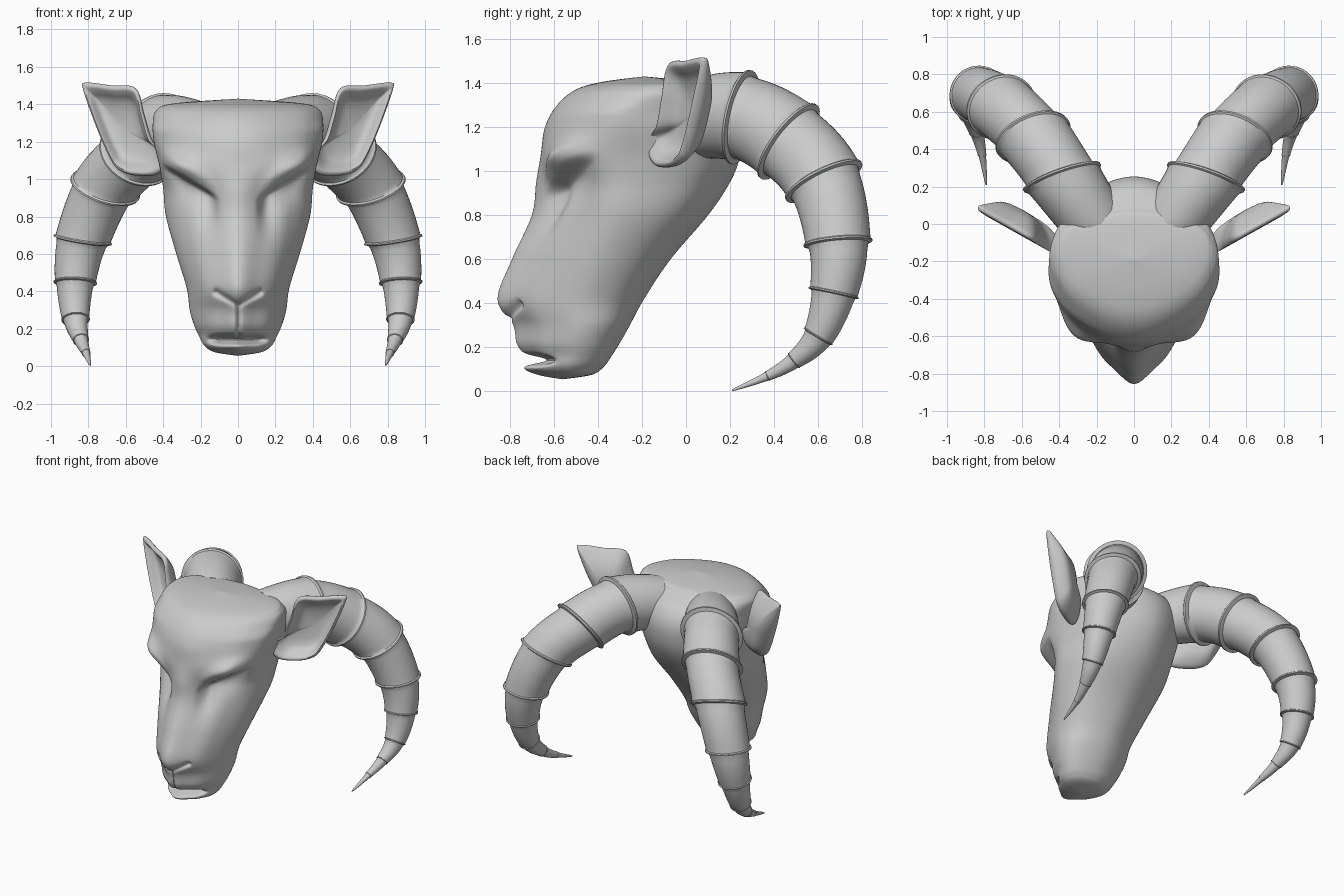
import bpy, bmesh, math
from mathutils import Vector

if "Cube" in bpy.data.objects:
    bpy.data.objects.remove(bpy.data.objects["Cube"])


def spline(pts, n, closed=False):
    """Catmull-Rom through tuples of any size."""
    out, c = [], len(pts)
    for i in range(c if closed else c - 1):
        ids = [i - 1, i, i + 1, i + 2]
        q = [pts[k % c] if closed else pts[max(0, min(c - 1, k))] for k in ids]
        for s in range(n):
            t = s / n
            out.append(tuple(
                b + ((d - a) * t + (2 * a - 5 * b + 4 * d - e) * t * t
                     + (3 * b - a - 3 * d + e) * t ** 3) / 2
                for a, b, d, e in zip(*q)))
    return out if closed else out + [tuple(pts[-1])]


def smooth(v, a, b):
    t = max(0, min(1, (v - a) / (b - a)))
    return t * t * (3 - 2 * t)


def bell(v, mid, width):
    return math.exp(-((v - mid) / width) ** 2)


def loft(name, rings, angle, mirror=False):
    """Skin a list of closed rings; the end rings collapse to points."""
    bm = bmesh.new()
    vs = [[bm.verts.new(p) for p in r] for r in rings]
    n = len(rings[0])
    for a, b in zip(vs, vs[1:]):
        for i in range(n):
            j = (i + 1) % n
            bm.faces.new((a[i], a[j], b[j], b[i]))
    bmesh.ops.remove_doubles(bm, verts=bm.verts, dist=0.0002)
    bmesh.ops.recalc_face_normals(bm, faces=bm.faces)
    me = bpy.data.meshes.new(name)
    bm.to_mesh(me)
    bm.free()
    ob = bpy.data.objects.new(name, me)
    bpy.context.collection.objects.link(ob)
    if mirror:
        ob.modifiers.new("mirror", 'MIRROR').use_mirror_merge = False
    bpy.ops.object.select_all(action='DESELECT')
    ob.select_set(True)
    bpy.context.view_layer.objects.active = ob
    bpy.ops.object.shade_smooth_by_angle(angle=math.radians(angle))


def section(z, front, w, back):
    """Closed head outline at one height: wedge at the nose, broad at the brow."""
    yw = front + (back - front) * (.61 - .18 * smooth(z, .4, 1.1) + .2 * smooth(z, 1.25, 1.41))
    brow = smooth(z, .9, 1.1)
    x2, y2 = w * (.72 + .1 * brow), front + (yw - front) * (.46 - .18 * bell(z, 1.07, .08))
    half = [(x2 / 2, front + (y2 - front) * (.38 - .12 * brow)), (x2, y2),
            (w, yw), (w * .76, yw + (back - yw) * .68)]
    loop = [(0, front)] + half + [(0, back)] + [(-x, y) for x, y in reversed(half)]
    return [(x, y, z) for x, y in spline(loop, 16, True)]


def groove(x, z, a, b, width, grow):
    """Falloff around a line on the nose, changing towards its end."""
    d, p = Vector(b) - Vector(a), Vector((x, z)) - Vector(a)
    t = max(0, min(1, p.dot(d) / d.length_squared))
    return bell((p - d * t).length, 0, width) * (1 + grow * t)


def sculpt(x, y, z):
    """Press in eye sockets, nostrils, mouth and the groove under the nose."""
    ax = abs(x)
    if y > -.3:
        return x, y, z
    d = z - (.92 + (ax - .14) * .6)           # height above the slanted brow line
    w = smooth(ax, .09, .19) * (1 - smooth(y, -.54, -.38))
    dent = .06 * w * (1 - smooth(d, -.03, .015)) * bell(d, 0, .13)
    dent += .018 * bell(ax, .16, .05) * bell(z, .82, .12)
    new_y = y + dent - .022 * w * bell(d, .05, .05)
    x -= math.copysign(dent * .35, x)
    if y < -.55:
        new_y += .014 * groove(ax, z, (0, .325), (.115, .395), .016, 1.3)
        new_y += .022 * groove(ax, z, (0, .325), (0, .17), .012, 0)
        new_y += .115 * bell(z, .142, .021) * (1 - smooth(ax, .08, .185))
    return x, new_y, z


# Head: height, front y, half width, back y
levels = [(.055, -.56, 0, -.56), (.075, -.67, .125, -.43), (.11, -.745, .18, -.375),
          (.165, -.745, .21, -.335), (.22, -.775, .235, -.3),
          (.3, -.79, .258, -.255), (.42, -.855, .275, -.19), (.6, -.79, .33, -.07),
          (.8, -.7, .385, .1), (.95, -.68, .4, .2), (1.07, -.66, .42, .245),
          (1.2, -.64, .45, .25), (1.3, -.585, .455, .2), (1.37, -.5, .435, .09),
          (1.405, -.38, .34, .03), (1.43, -.19, 0, -.19)]
loft("head", [[sculpt(*p) for p in section(*s)] for s in spline(levels, 14)], 60)

# Horns: centre and radius at each growth ring
nodes = [(.21, 0, 1.235, .175), (.385, .25, 1.245, .218), (.54, .465, 1.135, .21),
         (.71, .625, .955, .192), (.83, .69, .675, .157), (.87, .67, .447, .116),
         (.868, .6, .25, .076), (.84, .49, .14, .043), (.812, .37, .07, .024),
         (.79, .21, .005, .004)]
N, last = 16, len(nodes) - 1
path = [Vector(p[:3]) for p in spline([n[:3] for n in nodes], N)]
stations = []
for i, c in enumerate(path):
    k, t = divmod(i, N)
    tan = path[min(i + 1, last * N)] - path[max(i - 1, 0)]
    tan.normalize()
    face = Vector((tan.x * .5, tan.y, tan.z)).normalized()   # rings face mostly backwards
    a, b = nodes[k][3], nodes[min(k + 1, last)][3]
    if t == 0 and 0 < k < last:               # raised lip
        for off, r in ((-1, .95), (-.4, 1), (.4, 1), (1, .88)):
            stations.append((c + tan * a * .06 * off, face, a * r))
    elif 1 < t < N - 1 or k in (0, last) and t < 2:
        f = t / N
        r = a * (.86 if k else 1) * (1 - f) + b * .94 * f
        stations.append((c, face, r))
stations = [(*stations[0][:2], 0)] + stations + [(*stations[-1][:2], 0)]
rings = []
for c, face, r in stations:
    out = Vector((.9, -.4, 0))
    side = (out - face * face.dot(out)).normalized()
    up = face.cross(side)
    rings.append([c + (side * math.cos(q) + up * math.sin(q)) * r
                  for q in (math.tau * j / 40 for j in range(40))])
loft("horns", rings, 40, True)

# Ears: outline in (x, z) on a slanted plane, hollow front, rounded back
outline = spline([(.38, 1.12), (.46, 1.2), (.505, 1.34), (.55, 1.485), (.68, 1.5),
                  (.815, 1.515), (.83, 1.48), (.76, 1.28), (.69, 1.12), (.64, 1.05),
                  (.55, 1.02), (.43, 1.03)], 6, True)
shells = [(0, .085), (.6, .07), (.8, .02), (.92, -.01), (1, .01),
          (.95, .05), (.6, .115), (0, .13)]  # scale, depth behind the rim
rings = []
for s, d in spline(shells, 3):
    ring = []
    for x, z in outline:
        px, pz = .62 + (x - .62) * s, 1.26 + (z - 1.26) * s
        depth = d * (1 - .35 * smooth(pz, 1.3, 1.52))
        ring.append((px - .22 * depth, -.155 + (px - .42) * .56 + depth * .9, pz))
    rings.append(ring)
loft("ears", rings, 50, True)
